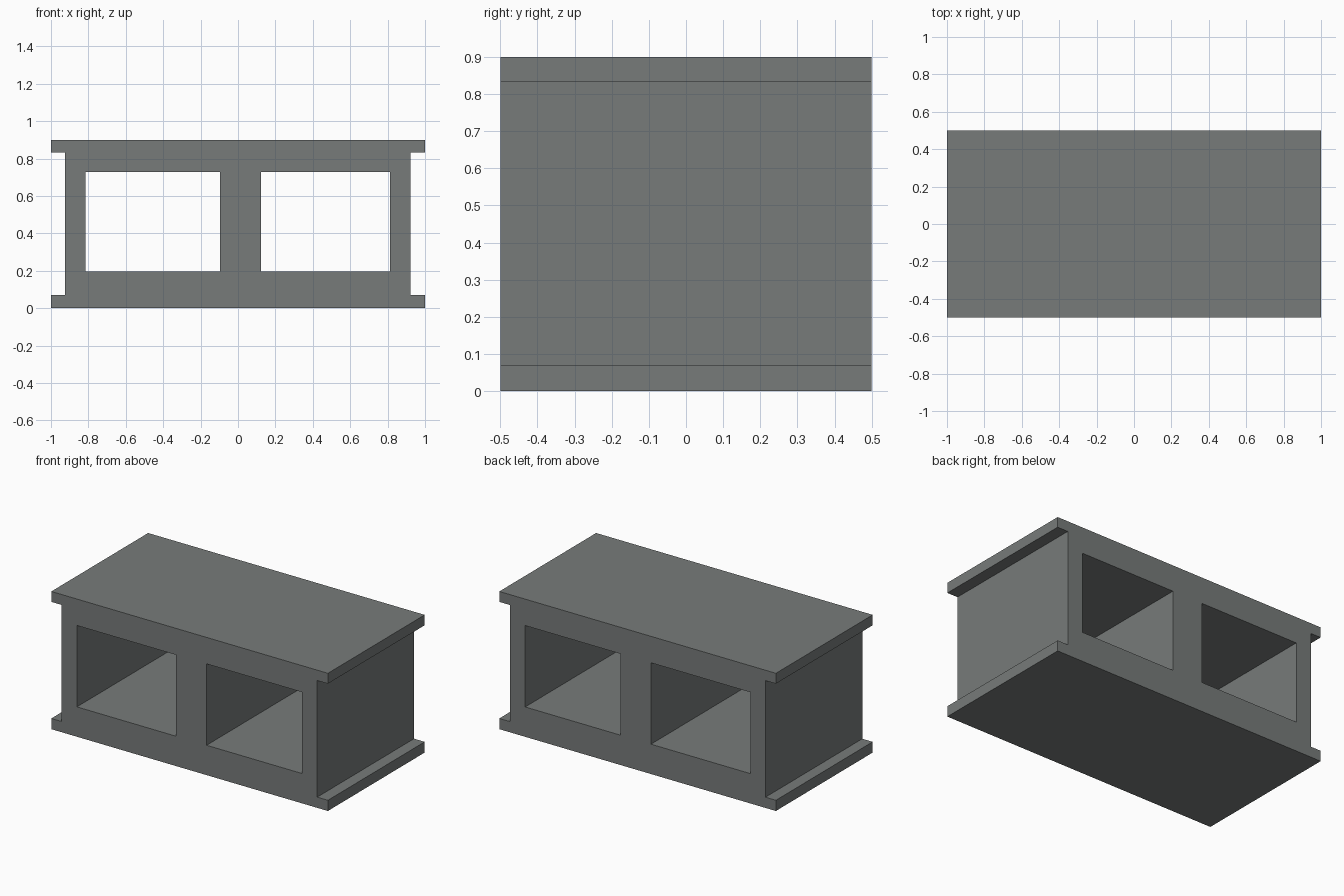
import bpy
import bmesh
from mathutils import Vector

if "Cube" in bpy.data.objects:
    bpy.data.objects.remove(bpy.data.objects["Cube"])

# Grid lines of the front profile
XS = [-1.0, -0.925, -0.815, -0.097, 0.123, 0.813, 0.923, 1.0]
ZS = [0.0, 0.07, 0.195, 0.727, 0.832, 0.9]
DEPTH = 1.0

# One row per band, bottom to top: '#' is solid, '.' is open
ROWS = ["#######",
        ".#####.",
        ".#.#.#.",
        ".#####.",
        "#######"]

concrete = bpy.data.materials.new("concrete_grey")
concrete.diffuse_color = (0.185, 0.198, 0.195, 1.0)
concrete.use_nodes = True
concrete.node_tree.nodes["Principled BSDF"].inputs["Base Color"].default_value = concrete.diffuse_color

# Front face of the block with its two openings
bm = bmesh.new()
verts = {}


def vert(i, k):
    if (i, k) not in verts:
        verts[i, k] = bm.verts.new((XS[i], -DEPTH / 2, ZS[k]))
    return verts[i, k]


for k, row in enumerate(ROWS):
    for i, cell in enumerate(row):
        if cell == "#":
            bm.faces.new([vert(i, k), vert(i + 1, k),
                          vert(i + 1, k + 1), vert(i, k + 1)])

# Extrude through the full depth, keeping the front cap
result = bmesh.ops.extrude_face_region(bm, geom=bm.faces[:], use_keep_orig=True)
moved = [g for g in result["geom"] if isinstance(g, bmesh.types.BMVert)]
bmesh.ops.translate(bm, verts=moved, vec=Vector((0, DEPTH, 0)))
bmesh.ops.recalc_face_normals(bm, faces=bm.faces[:])

mesh = bpy.data.meshes.new("hollow_block")
bm.to_mesh(mesh)
bm.free()
mesh.materials.append(concrete)
block = bpy.data.objects.new("hollow_block", mesh)
bpy.context.collection.objects.link(block)
